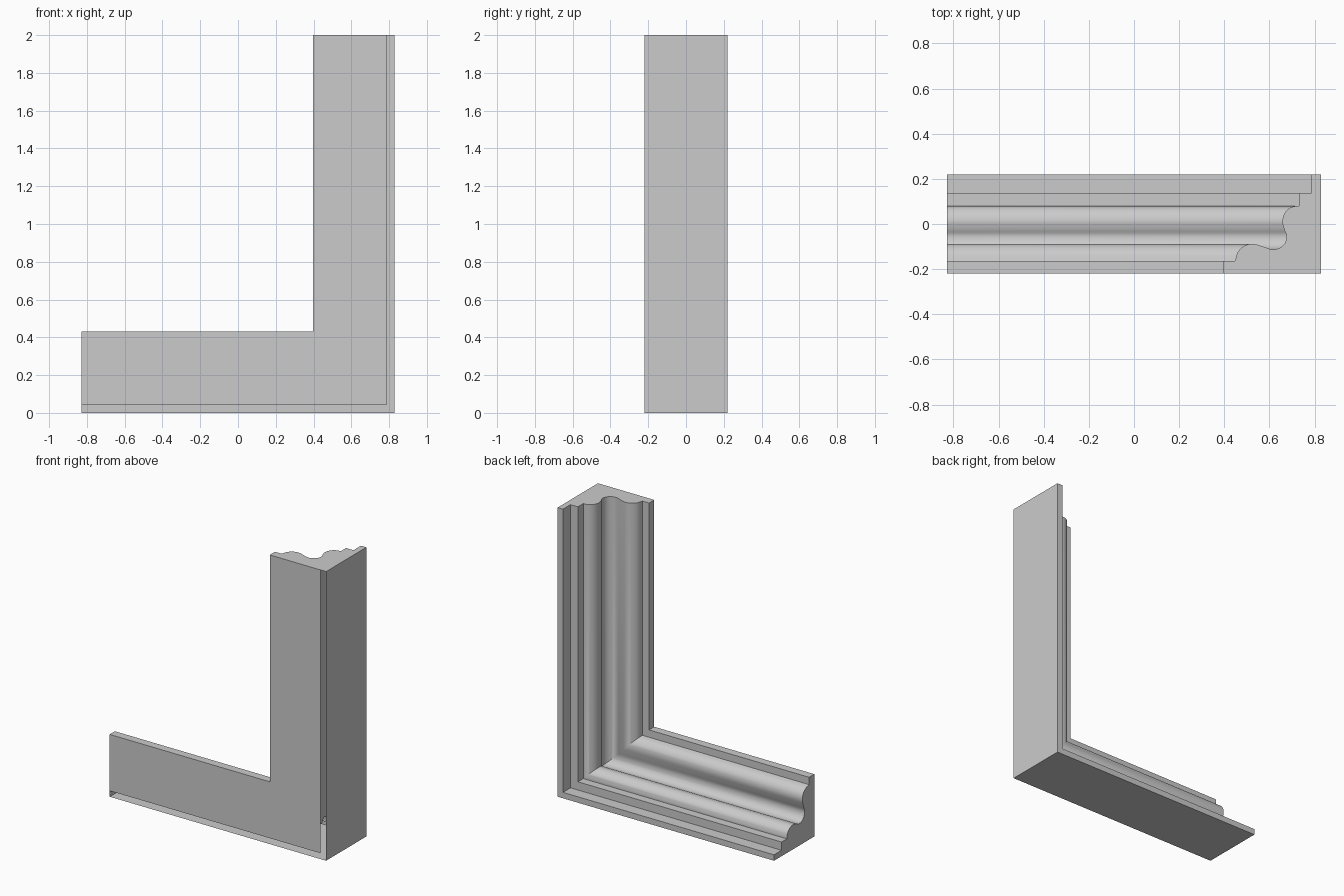
import bpy, bmesh, math
from mathutils import Vector

if "Cube" in bpy.data.objects:
    bpy.data.objects.remove(bpy.data.objects["Cube"])


def smooth_run(pts, n=4):
    """Catmull-Rom interpolation through the given points."""
    p = [Vector(q) for q in pts]
    p = [2 * p[0] - p[1]] + p + [2 * p[-1] - p[-2]]
    out = []
    for a, b, c, d in zip(p, p[1:], p[2:], p[3:]):
        for k in range(n):
            t = k / n
            out.append(0.5 * (2 * b + (c - a) * t + (2 * a - 5 * b + 4 * c - d) * t ** 2
                              + (3 * b - a - 3 * c + d) * t ** 3))
    out.append(p[-2])
    return [(v.x, v.y) for v in out]


OUT, H, D = 0.828, 2.0, 0.22

# Moulding cross-section (x, y): back wall, steps, cove, bead and ogee
cove = smooth_run([(0.718, 0.08), (0.69, 0.071), (0.667, 0.047), (0.657, 0.012), (0.665, -0.024)])
bead = smooth_run([(0.665, -0.024), (0.676, -0.052), (0.668, -0.085), (0.643, -0.107),
                   (0.61, -0.113), (0.572, -0.1), (0.528, -0.088), (0.49, -0.096),
                   (0.46, -0.124), (0.448, -0.163)])
profile = ([(OUT, -D), (OUT, D), (0.787, D), (0.787, 0.138), (0.73, 0.138), (0.73, 0.08)]
           + cove + bead[1:] + [(0.397, -0.163), (0.397, -D), (0.787, -D)])

# Sweep along the L with a mitred corner
bm = bmesh.new()
left = [bm.verts.new((-OUT, y, OUT - x)) for x, y in profile]
corner = [bm.verts.new((x, y, OUT - x)) for x, y in profile]
top = [bm.verts.new((x, y, H)) for x, y in profile]

# The narrow strip on the front beside the outer wall stays open
for a, b in ((left, corner), (corner, top)):
    for i in range(len(profile) - 1):
        bm.faces.new((a[i], a[i + 1], b[i + 1], b[i]))

# End caps
bm.faces.new(top)
bm.faces.new(left[::-1])

mesh = bpy.data.meshes.new("corner_moulding")
bm.to_mesh(mesh)
bm.free()
obj = bpy.data.objects.new("corner_moulding", mesh)
bpy.context.collection.objects.link(obj)
bpy.context.view_layer.objects.active = obj
obj.select_set(True)
bpy.ops.object.shade_smooth_by_angle(angle=math.radians(30))
